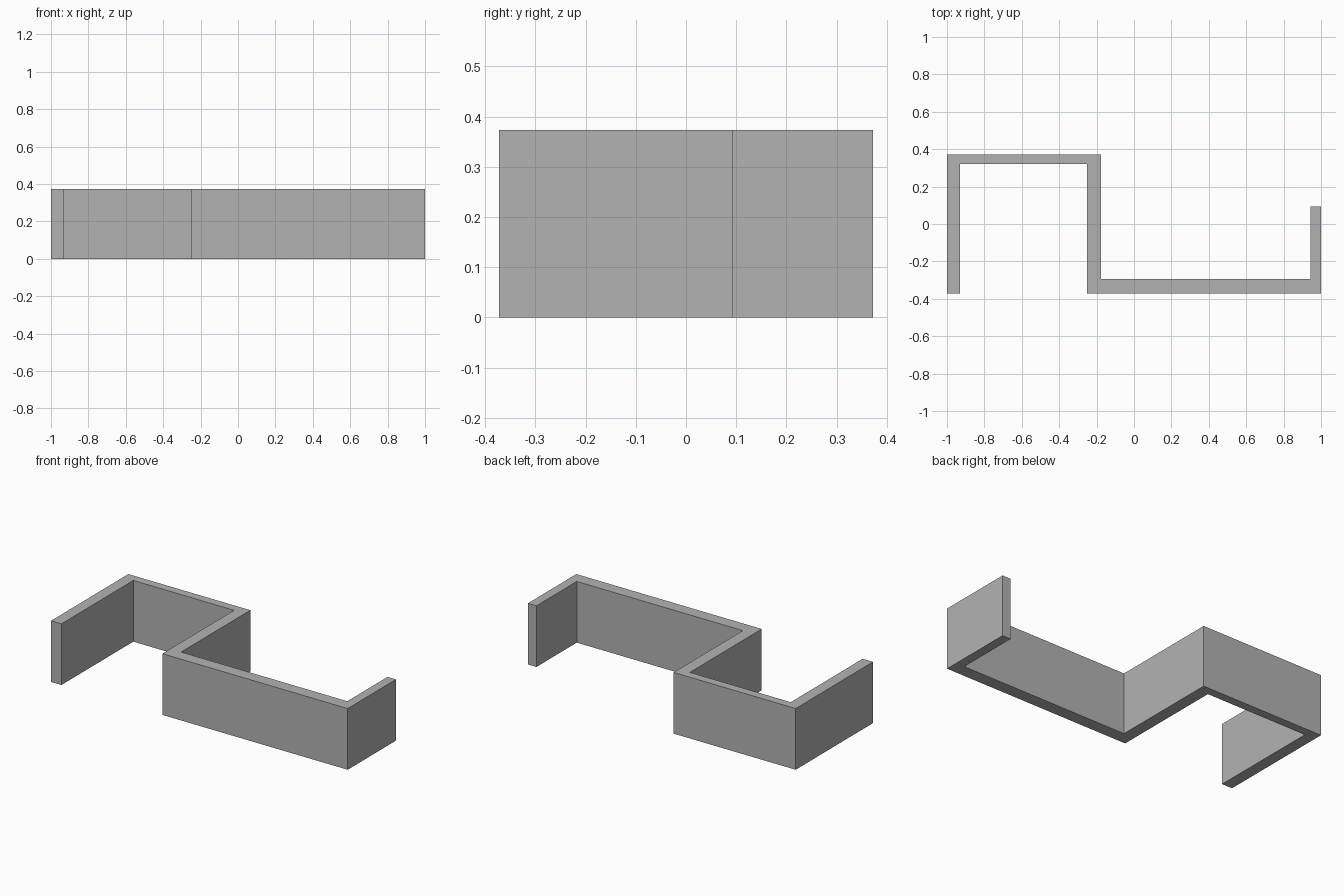
import bpy
import bmesh

default_cube = bpy.data.objects.get("Cube")
if default_cube:
    bpy.data.objects.remove(default_cube, do_unlink=True)

HEIGHT = 0.373

# Single flat grey
grey = bpy.data.materials.new("plain grey")
grey.use_nodes = True
colour = (0.45, 0.45, 0.45, 1)
grey.diffuse_color = colour
grey.node_tree.nodes["Principled BSDF"].inputs["Base Color"].default_value = colour

# Plan outline of the folded wall, counter-clockwise
outline = [
    (-1, -0.372), (-0.93, -0.372), (-0.93, 0.32), (-0.25, 0.32),
    (-0.25, -0.372), (1, -0.372), (1, 0.093), (0.943, 0.093),
    (0.943, -0.295), (-0.177, -0.295), (-0.177, 0.372), (-1, 0.372),
]

# Raise the outline into a solid wall
bm = bmesh.new()
base = bm.faces.new([bm.verts.new((x, y, 0)) for x, y in outline])
raised = bmesh.ops.extrude_face_region(bm, geom=[base], use_keep_orig=True)
top_verts = [g for g in raised["geom"] if isinstance(g, bmesh.types.BMVert)]
bmesh.ops.translate(bm, verts=top_verts, vec=(0, 0, HEIGHT))
bmesh.ops.recalc_face_normals(bm, faces=bm.faces)

mesh = bpy.data.meshes.new("folded_wall")
bm.to_mesh(mesh)
bm.free()
mesh.materials.append(grey)
wall = bpy.data.objects.new("folded_wall", mesh)
bpy.context.collection.objects.link(wall)
